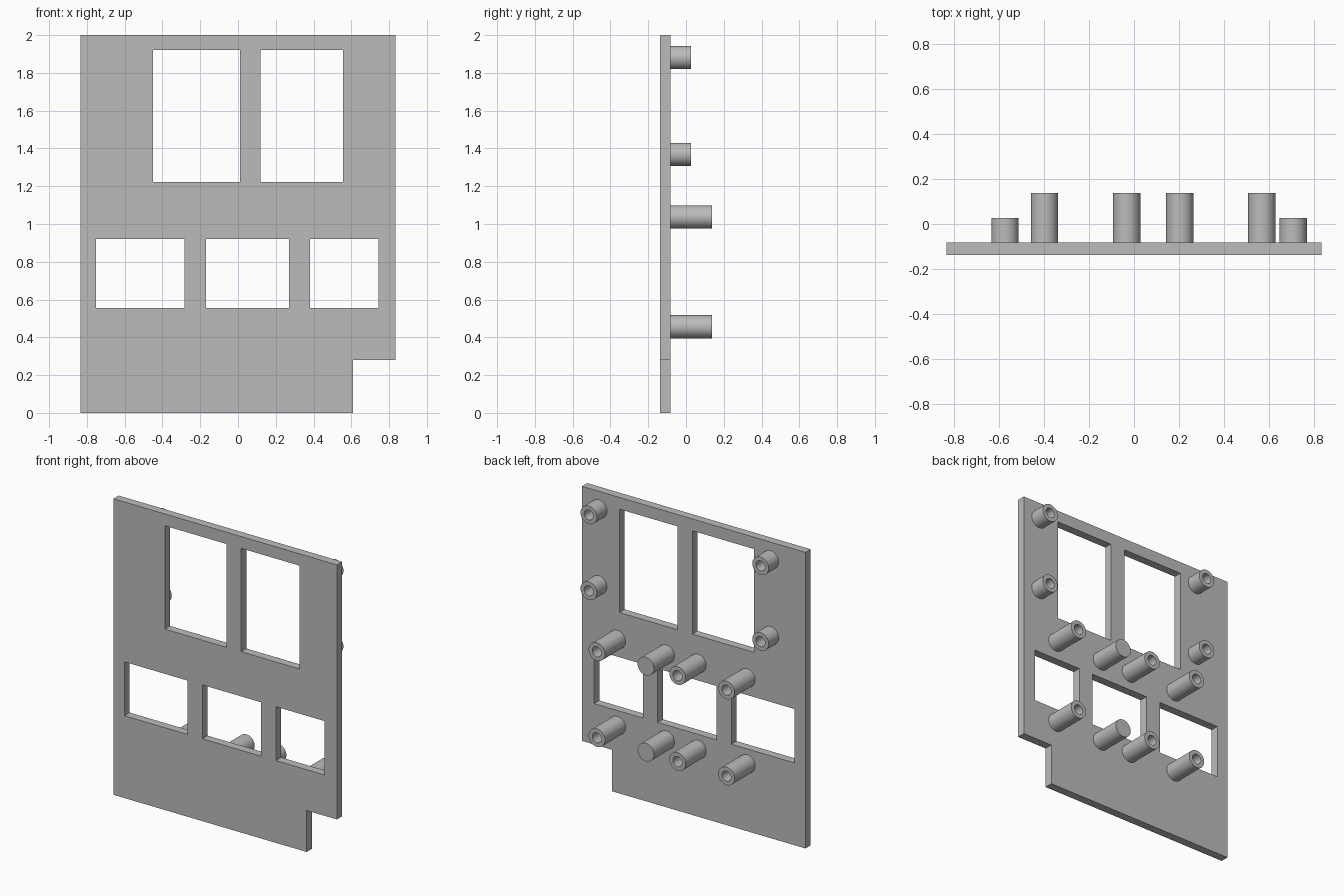
import bpy, bmesh, math
from mathutils import Vector

if "Cube" in bpy.data.objects:
    bpy.data.objects.remove(bpy.data.objects["Cube"])

grey = bpy.data.materials.new("plain_grey")
grey.use_nodes = True
grey.diffuse_color = (0.5, 0.5, 0.5, 1)
grey.node_tree.nodes["Principled BSDF"].inputs["Base Color"].default_value = (0.5, 0.5, 0.5, 1)

FRONT, BACK = -0.138, -0.082
SHORT_END, LONG_END = 0.026, 0.138
RADIUS, BORE = 0.061, 0.034


def add_loop(curve, points):
    spline = curve.splines.new("POLY")
    spline.points.add(len(points) - 1)
    for p, (x, z) in zip(spline.points, points):
        p.co = (x, z, 0, 1)
    spline.use_cyclic_u = True


def finish(obj, smooth=False):
    obj.data.materials.clear()
    obj.data.materials.append(grey)
    bpy.ops.object.select_all(action="DESELECT")
    obj.select_set(True)
    bpy.context.view_layer.objects.active = obj
    if smooth:
        bpy.ops.object.shade_smooth_by_angle(angle=math.radians(40))


# Panel: notched outline with five rectangular windows, extruded
curve = bpy.data.curves.new("panel", "CURVE")
curve.dimensions = "2D"
curve.fill_mode = "BOTH"
curve.extrude = (BACK - FRONT) / 2
add_loop(curve, [(-0.835, 0), (0.61, 0), (0.61, 0.28), (0.835, 0.28), (0.835, 2), (-0.835, 2)])
windows = [(-0.45, 0.01, 1.222, 1.92), (0.12, 0.555, 1.222, 1.92)]
windows += [(a, b, 0.556, 0.92) for a, b in ((-0.752, -0.282), (-0.17, 0.27), (0.38, 0.745))]
for x0, x1, z0, z1 in windows:
    add_loop(curve, [(x0, z0), (x0, z1), (x1, z1), (x1, z0)])
panel = bpy.data.objects.new("panel", curve)
bpy.context.collection.objects.link(panel)
panel.location.y = (FRONT + BACK) / 2
panel.rotation_euler.x = math.pi / 2
bpy.context.view_layer.objects.active = panel
bpy.ops.object.select_all(action="DESELECT")
panel.select_set(True)
bpy.ops.object.convert(target="MESH")
panel = bpy.context.view_layer.objects.active
bm = bmesh.new()
bm.from_mesh(panel.data)
bmesh.ops.remove_doubles(bm, verts=bm.verts, dist=1e-4)
bmesh.ops.recalc_face_normals(bm, faces=bm.faces)
bm.to_mesh(panel.data)
bm.free()
for poly in panel.data.polygons:
    poly.use_smooth = False
finish(panel)


# Posts: a profile spun about the y axis, bored down to the panel or solid
def post(name, x, z, end, bored=True):
    profile = [(RADIUS, BACK), (RADIUS, end)]
    profile += [(BORE, end), (BORE, BACK)] if bored else [(0, end)]
    bm = bmesh.new()
    verts = [bm.verts.new((r, y, 0)) for r, y in profile]
    edges = [bm.edges.new(pair) for pair in zip(verts, verts[1:])]
    bmesh.ops.spin(bm, geom=verts + edges, cent=(0, 0, 0), axis=(0, 1, 0),
                   angle=math.tau, steps=40, use_merge=False)
    bmesh.ops.remove_doubles(bm, verts=bm.verts, dist=1e-4)
    bmesh.ops.recalc_face_normals(bm, faces=bm.faces)
    # Make the open sleeve face outward
    wall = max(bm.faces, key=lambda f: Vector((f.calc_center_median().x, 0, 0)).length)
    if wall.normal.dot(wall.calc_center_median() * Vector((1, 0, 1)).x) < 0 and abs(wall.normal.y) < 0.5:
        bmesh.ops.reverse_faces(bm, faces=bm.faces)
    mesh = bpy.data.meshes.new(name)
    bm.to_mesh(mesh)
    bm.free()
    obj = bpy.data.objects.new(name, mesh)
    bpy.context.collection.objects.link(obj)
    obj.location = (x, 0, z)
    finish(obj, smooth=True)


for level, z in (("upper", 1.881), ("lower", 1.369)):
    for side, x in (("right", -0.575), ("left", 0.709)):
        post(f"short_post_{level}_{side}", x, z, SHORT_END)

for level, z in (("upper", 1.037), ("lower", 0.456)):
    for i, x in enumerate((-0.399, -0.033, 0.57)):
        post(f"long_post_{level}_{i + 1}", x, z, LONG_END)
    post(f"solid_peg_{level}", 0.204, z, LONG_END, bored=False)
